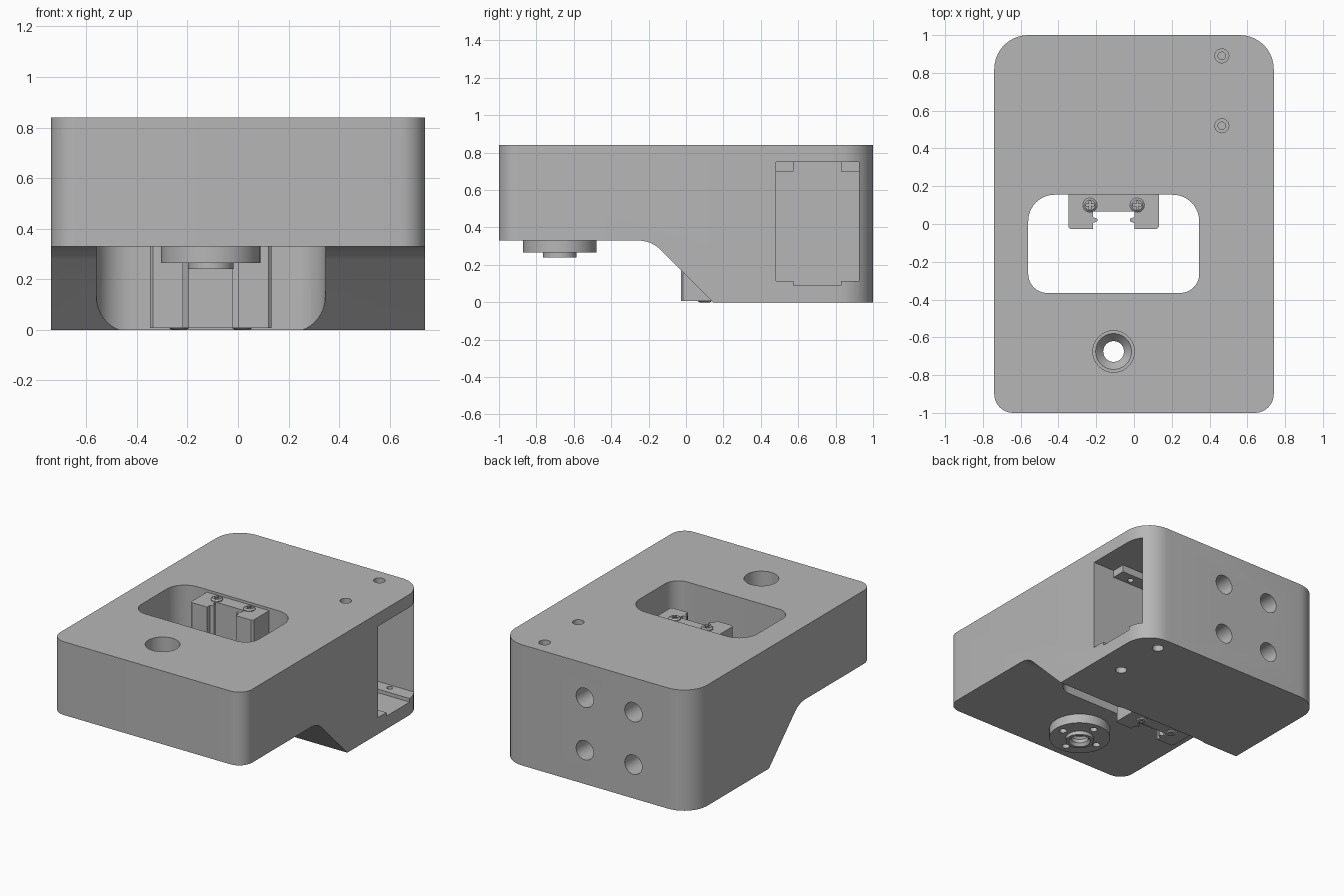
import bpy, bmesh, math
from mathutils import Vector

cube = bpy.data.objects.get("Cube")
if cube:
    bpy.data.objects.remove(cube, do_unlink=True)

grey = bpy.data.materials.new("machined grey")
grey.use_nodes = True
tone = (0.47, 0.47, 0.47, 1)
grey.diffuse_color = tone
grey.node_tree.nodes["Principled BSDF"].inputs["Base Color"].default_value = tone


def make(name, bm):
    bmesh.ops.recalc_face_normals(bm, faces=bm.faces[:])
    mesh = bpy.data.meshes.new(name)
    bm.to_mesh(mesh)
    bm.free()
    mesh.materials.append(grey)
    obj = bpy.data.objects.new(name, mesh)
    bpy.context.collection.objects.link(obj)
    return obj


def fillet(corners, steps=10):
    """Turn (x, y, radius) corners into an outline with rounded corners."""
    out = []
    for i, (x, y, r) in enumerate(corners):
        p = Vector((x, y))
        if r == 0:
            out.append(p)
            continue
        a = (Vector(corners[i - 1][:2]) - p).normalized()
        b = (Vector(corners[(i + 1) % len(corners)][:2]) - p).normalized()
        half = a.angle(b) / 2
        centre = p + (a + b).normalized() * r / math.sin(half)
        start = p + a * r / math.tan(half) - centre
        end = p + b * r / math.tan(half) - centre
        total = start.angle(end)
        for k in range(steps + 1):
            t = k / steps
            out.append(centre + (start * math.sin((1 - t) * total)
                                 + end * math.sin(t * total)) / math.sin(total))
    return out


def prism(name, outline, low, high, axis="z"):
    """Extrude an outline along z (outline in xy) or along x (outline in yz)."""
    def place(p, h):
        return (p[0], p[1], h) if axis == "z" else (h, p[0], p[1])
    bm = bmesh.new()
    face = bm.faces.new([bm.verts.new(place(p, low)) for p in outline])
    ext = bmesh.ops.extrude_face_region(bm, geom=[face])
    verts = [g for g in ext["geom"] if isinstance(g, bmesh.types.BMVert)]
    bmesh.ops.translate(bm, verts=verts, vec=place((0, 0), high - low))
    return make(name, bm)


def box(name, x, y, z):
    return prism(name, [(x[0], y[0]), (x[1], y[0]), (x[1], y[1]), (x[0], y[1])], *z)


def lathe(name, profile, centre, segments=48):
    """Revolve a closed (radius, z) profile about a vertical line."""
    bm = bmesh.new()
    verts = [bm.verts.new((r, 0, z)) for r, z in profile]
    edges = [bm.edges.new((verts[i - 1], v)) for i, v in enumerate(verts)]
    bmesh.ops.spin(bm, geom=verts + edges, cent=(0, 0, 0), axis=(0, 0, 1),
                   angle=math.tau, steps=segments, use_duplicate=False)
    bmesh.ops.remove_doubles(bm, verts=bm.verts[:], dist=1e-5)
    bmesh.ops.translate(bm, verts=bm.verts[:], vec=(*centre, 0))
    return make(name, bm)


def drill(r, centre, low, high, along_y=False):
    """Cylindrical cutter."""
    pts = [(r * math.cos(math.tau * k / 32), r * math.sin(math.tau * k / 32)) for k in range(32)]
    obj = prism("drill", pts, low, high)
    for v in obj.data.vertices:
        x, y, z = v.co
        v.co = (x + centre[0], z, centre[1] - y) if along_y else (x + centre[0], y + centre[1], z)
    return obj


def apply(obj, cutters, operation="DIFFERENCE"):
    for c in cutters:
        c.hide_render = True
        mod = obj.modifiers.new("cut", "BOOLEAN")
        mod.operation, mod.object, mod.solver = operation, c, "EXACT"
    bpy.context.view_layer.update()
    mesh = bpy.data.meshes.new_from_object(obj.evaluated_get(bpy.context.evaluated_depsgraph_get()))
    obj.modifiers.clear()
    obj.data = mesh
    for c in cutters:
        bpy.data.objects.remove(c, do_unlink=True)


MID = -0.108          # centre line of the working features
BORE = (MID, -0.675)  # centre of the front bore

# Housing: rounded plan trimmed by the side profile
housing = prism("housing", fillet([(-0.74, -1, 0.1), (0.74, -1, 0.1), (0.74, 1, 0.18), (-0.74, 1, 0.18)]), 0, 0.84)
side = prism("side_trim", fillet([(-1.2, 0.33, 0), (-0.185, 0.33, 0.17), (0.145, 0, 0),
                                  (0.345, -0.2, 0), (-1.2, -0.2, 0)]), -1, 1, "x")
apply(housing, [side])

# Window, front bore and the rear mounting holes
cuts = [prism("window", fillet([(-0.56, -0.365, 0.1), (0.345, -0.365, 0.1),
                                (0.345, 0.155, 0.14), (-0.56, 0.155, 0.14)]), -0.1, 1),
        drill(0.11, BORE, 0.2, 1)]
for dx in (-0.187, 0.187):
    for z in (0.235, 0.6):
        cuts.append(drill(0.067, (MID + dx, z), 0.65, 1.1, True))
apply(housing, cuts)

# Side pocket with corner ledges, cut as one stepped outline
near, far, step = 0.48, 0.925, 0.095
pocket = prism("pocket", [(near, 0.115), (near + step, 0.115), (near + step, 0.09), (far - step, 0.09),
                          (far - step, 0.115), (far, 0.115), (far, 0.75), (near, 0.75)], 0.3, 0.9, "x")
apply(housing, [pocket])

# Ceiling tabs joined to the pocket, then the holes through both plates
apply(housing, [box("tab", (0.28, 0.575), y, (0.7, 0.77))
                for y in ((near - 0.02, near + step), (far - step, far + 0.02))], "UNION")
cuts = []
for y in (0.52, 0.89):
    cuts += [drill(0.037, (0.465, y), 0.78, 0.9), drill(0.02, (0.465, y), 0.65, 0.8),
             drill(0.037, (0.545, y), -0.1, 0.05), drill(0.02, (0.545, y), 0.03, 0.2)]
apply(housing, cuts)

# Flange ring under the bore with four screw holes
flange = lathe("flange_ring", [(0.055, 0.26), (0.07, 0.24), (0.09, 0.24), (0.09, 0.265), (0.197, 0.265),
                               (0.197, 0.331), (0.095, 0.331), (0.055, 0.285)], BORE)
apply(flange, [drill(0.024, (BORE[0] + 0.14 * math.cos(a), BORE[1] + 0.14 * math.sin(a)), 0.2, 0.31)
               for a in (0, math.pi / 2, math.pi, -math.pi / 2)])

# U-shaped bracket with a pointed rib inside each arm
half = [(0.24, 0.155), (0.24, -0.015), (0.228, -0.027), (0.11, -0.027), (0.11, 0.005),
        (0.086, 0.015), (0.086, 0.027), (0.11, 0.037), (0.11, 0.065)]
outline = [(MID + x, y) for x, y in half] + [(MID - x, y) for x, y in reversed(half)]
bracket = prism("bracket", outline, 0.008, 0.822)

# Cross-head screws, top and bottom of the bracket
parts = [housing, flange, bracket]
for label, z, up in (("top", 0.822, 1), ("bottom", 0.01, -1)):
    for word, dx in (("right", -0.125), ("left", 0.125)):
        c = (MID + dx, 0.1)
        height = 0.014 if up > 0 else 0.01
        screw = lathe(f"{label}_{word}_screw",
                      [(0, z - up * 0.01), (0.038, z - up * 0.01), (0.038, z + up * height * 0.4),
                       (0.028, z + up * height), (0, z + up * height)], c, 24)
        tip = z + up * height
        low, high = sorted((tip - up * 0.01, tip + up * 0.05))
        apply(screw, [box("slot", (c[0] - w, c[0] + w), (c[1] - d, c[1] + d), (low, high))
                      for w, d in ((0.022, 0.005), (0.005, 0.022))])
        parts.append(screw)

for obj in bpy.context.view_layer.objects:
    obj.select_set(obj in parts)
bpy.context.view_layer.objects.active = housing
bpy.ops.object.shade_smooth_by_angle(angle=math.radians(30))
